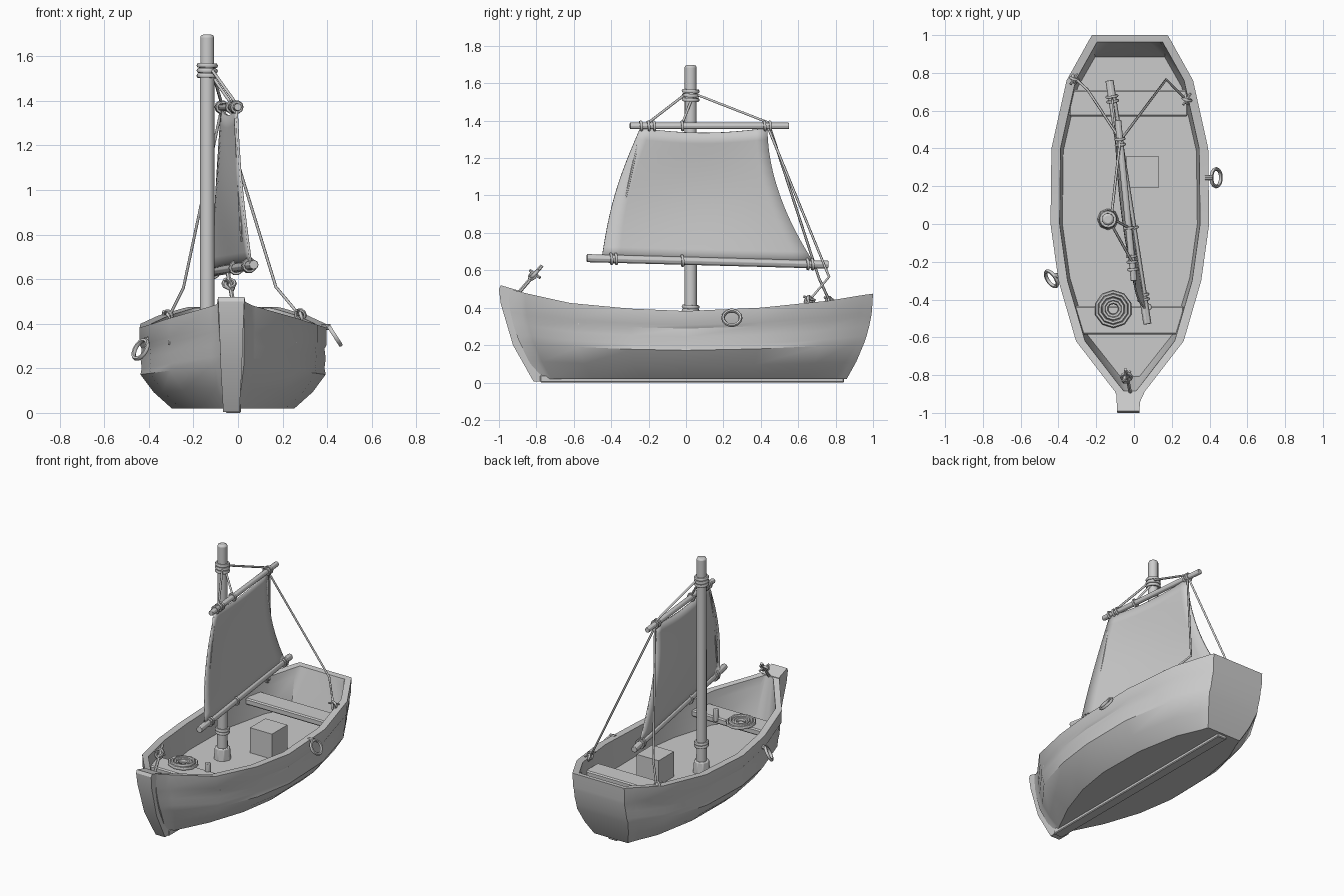
import bpy, bmesh, math
from mathutils import Vector

if "Cube" in bpy.data.objects:
    bpy.data.objects.remove(bpy.data.objects["Cube"])

CX = -0.022  # hull centre line


def mesh_object(name, verts, faces, angle=40):
    me = bpy.data.meshes.new(name)
    me.from_pydata(verts, [], faces)
    bm = bmesh.new()
    bm.from_mesh(me)
    bmesh.ops.remove_doubles(bm, verts=bm.verts, dist=1e-5)
    bmesh.ops.recalc_face_normals(bm, faces=bm.faces)
    bm.to_mesh(me)
    bm.free()
    ob = bpy.data.objects.new(name, me)
    bpy.context.collection.objects.link(ob)
    return smooth(ob, angle)


def smooth(ob, angle=40):
    bpy.ops.object.select_all(action='DESELECT')
    ob.select_set(True)
    bpy.context.view_layer.objects.active = ob
    bpy.ops.object.shade_smooth_by_angle(angle=math.radians(angle))
    return ob


def tube(name, p, q, r1, r2=None, sides=10, bevel=0):
    p, q = Vector(p), Vector(q)
    d = q - p
    bpy.ops.mesh.primitive_cone_add(vertices=sides, radius1=r1, radius2=r1 if r2 is None else r2,
                                    depth=d.length, location=(p + q) / 2,
                                    rotation=d.to_track_quat('Z', 'Y').to_euler())
    ob = bpy.context.object
    ob.name = name
    if bevel:
        m = ob.modifiers.new("bevel", 'BEVEL')
        m.width, m.segments = bevel, 2
    return smooth(ob)


def ring(name, loc, axis, R, r, seg=14):
    rot = Vector(axis).to_track_quat('Z', 'Y').to_euler()
    bpy.ops.mesh.primitive_torus_add(location=loc, rotation=rot, major_radius=R, minor_radius=r,
                                     major_segments=seg, minor_segments=6)
    bpy.context.object.name = name
    return smooth(bpy.context.object, 60)


def rope(name, pts, r=0.007):
    cu = bpy.data.curves.new(name, 'CURVE')
    cu.dimensions, cu.bevel_depth, cu.bevel_resolution, cu.use_fill_caps = '3D', r, 1, True
    sp = cu.splines.new('POLY')
    sp.points.add(len(pts) - 1)
    for s, p in zip(sp.points, pts):
        s.co = (*p, 1)
    ob = bpy.data.objects.new(name, cu)
    bpy.context.collection.objects.link(ob)


def box(name, x0, x1, y0, y1, z0, z1, bevel=0.008):
    bpy.ops.mesh.primitive_cube_add(size=1, location=((x0 + x1) / 2, (y0 + y1) / 2, (z0 + z1) / 2))
    ob = bpy.context.object
    ob.name = name
    ob.scale = (x1 - x0, y1 - y0, z1 - z0)
    bpy.ops.object.transform_apply(location=False, rotation=False, scale=True)
    if bevel:
        ob.modifiers.new("bevel", 'BEVEL').width = bevel
    return ob


# Hull: U-shaped section lofted through stations
# (top y, bottom y, top half width, bottom half width, rail height, floor raised to rail)
FLOOR, BOT = 0.2, 0.02
stations = [(-.95, -.78, .05, .02, .5, 1), (-.885, -.74, .08, .03, .485, 1),
            (-.86, -.72, .1, .04, .478, 0), (-.62, -.5, .285, .15, .425, 0),
            (-.3, -.25, .378, .235, .395, 0), (0, 0, .42, .275, .382, 0),
            (.4, .35, .415, .27, .4, 0), (.76, .65, .335, .215, .437, 0),
            (.93, .8, .24, .15, .465, 0), (.963, .83, .222, .14, .47, 1), (1, .86, .2, .13, .475, 1)]
# strake profile: (height fraction, width fraction)
strakes = [(0, 0), (.2, .56), (.42, .97), (.5, .93), (.62, .97), (.74, .93), (.79, 1), (1, 1)]


def half_section(st):
    yt, yb, wt, wb, g, raised = st

    def yy(f):
        return yb + (yt - yb) * (1 - (1 - f) ** 2)
    pts = [(wb + (wt - wb) * w, yy(f), BOT + (g - BOT) * f) for f, w in strakes]
    wi = max(wt - .048, .01)
    pts.append((wi, yt, g))
    if raised:
        pts += [(wi * .9, yt, g), (wi * .6, yt, g)]
    else:
        f = (FLOOR - BOT) / (g - BOT)
        pts += [(wi * .99, yy(.85), g - .06), (max(wi * .96, .01), yy(f), FLOOR)]
    return pts


verts, faces = [], []
n = len(half_section(stations[0]))
for st in stations:
    h = half_section(st)
    verts += [(CX + x, y, z) for x, y, z in h] + [(CX - x, y, z) for x, y, z in reversed(h)]
for s in range(len(stations) - 1):
    a, b = s * 2 * n, (s + 1) * 2 * n
    faces += [(a + i, a + (i + 1) % (2 * n), b + (i + 1) % (2 * n), b + i) for i in range(2 * n)]
for a in (0, (len(stations) - 1) * 2 * n):
    faces += [(a + i, a + i + 1, a + 2 * n - 2 - i, a + 2 * n - 1 - i) for i in range(n - 1)]
mesh_object("hull", verts, faces, 35)

# Stem post: side outline with width growing upward
prof = [(-.99, .52), (-1, .5), (-.99, .42), (-.925, .2), (-.815, .005), (-.72, .005),
        (-.84, .2), (-.9, .36), (-.89, .49)]
k = len(prof)
verts = []
for sx in (-1, 1):
    verts += [(CX - .008 + sx * (.036 + .045 * z + (.012 if y > -.95 else 0) * z), y, z) for y, z in prof]
faces = [tuple(range(k)), tuple(range(2 * k - 1, k - 1, -1))]
faces += [(i, (i + 1) % k, k + (i + 1) % k, k + i) for i in range(k)]
mesh_object("stem_post", verts, faces, 25)
box("keel", CX - .035, CX + .035, -.78, .845, 0, .04, .005)

# Seats, mooring peg and rope coil
box("stern_seat", -.345, .285, .57, .71, .31, .355)
box("bow_seat", -.315, .265, -.585, -.435, .3, .345)
tube("peg", (.075, -.44, .32), (.075, -.44, .4), .02, sides=8, bevel=.004)
for i, (R, z) in enumerate([(.09, .355), (.072, .365), (.052, .36), (.037, .355)]):
    ring(f"rope_coil_{i}", (-.11, -.45, z), (0.04 * (-1) ** i, .03, 1), R, .011, 10)

# Crate with recessed panels
crate = box("crate", -.04, .13, .19, .36, FLOOR - .005, .375, 0)
bm = bmesh.new()
bm.from_mesh(crate.data)
bmesh.ops.inset_individual(bm, faces=bm.faces[:], thickness=.022, depth=0)
inner = [f for f in bm.faces if all(len(e.link_faces) == 2 for e in f.edges) and f.calc_area() < .018
         and abs(f.edges[0].calc_length() - f.edges[2].calc_length()) < 1e-4]
bmesh.ops.inset_individual(bm, faces=inner, thickness=.008, depth=-.022)
bm.to_mesh(crate.data)
bm.free()

# Mast with socket and lashings
MX, MY = -.138, .025
tube("mast", (MX, MY, FLOOR - .02), (MX, MY, 1.697), .034, .032, 14, .012)
tube("mast_socket", (MX, MY, FLOOR - .01), (MX, MY, .28), .058, .05, 8, .006)
for z in (.385, .405, 1.512, 1.535, 1.558):
    ring("mast_lashing", (MX, MY, z), (.03, .05, 1), .038, .011)


# Spars
def yard_x(y):
    return -.085 + (.55 - y) * .1


def boom_x(y):
    return -.13 + (.76 - y) * .156


def boom_z(y):
    return .665 - (y + .53) * .027


def yard(y, z=1.372):
    return Vector((yard_x(y), y, z))


def boom(y):
    return Vector((boom_x(y), y, boom_z(y)))


tube("yard", yard(-.3), yard(.55), .018, sides=8, bevel=.003)
tube("boom", boom(-.53), boom(.76), .022, sides=8, bevel=.003)
for y in (-.24, -.2, -.17, -.02, .42, .45):
    ring("yard_lashing", yard(y), (-.1, 1, .1), .023, .008, 10)
for y in (-.4, -.375, -.02, .65, .675):
    ring("boom_lashing", boom(y), (-.156, 1, .1), .027, .008, 10)

# Sail: bulged grid between yard and boom with hollow side edges
N = 12
verts, faces = [], []
for j in range(N + 1):
    t = j / N
    y0 = -.245 - .205 * t - .03 * math.sin(math.pi * t)
    y1 = .435 + .25 * t ** 1.9
    for i in range(N + 1):
        s = i / N
        y = y0 + (y1 - y0) * s
        zt = 1.36 - .025 * math.sin(math.pi * s)
        z = zt + (boom_z(y) + .005 - zt) * t
        x = yard_x(y) * (1 - t) + boom_x(y) * t - .035 * math.sin(math.pi * t) * math.sin(math.pi * (.1 + .8 * s))
        verts.append((x, y, z))
faces = [(a, a + 1, a + N + 2, a + N + 1) for j in range(N) for i in range(N) for a in [j * (N + 1) + i]]
sail = mesh_object("sail", verts, faces, 60)
m = sail.modifiers.new("thickness", 'SOLIDIFY')
m.thickness, m.offset = .01, 0
tube("sail_fold", (-.01, -.25, 1.32), (.015, -.37, .77), .009, .005, 6)

# Rigging ropes
rope("fore_bridle", [(MX + .02, MY - .03, 1.54), yard(-.2, 1.39)])
rope("aft_bridle", [(MX + .02, MY + .03, 1.54), yard(.44, 1.39)])
rope("yard_tie", [(MX + .03, MY, 1.5), yard(-.02, 1.385)])
rope("stay_right", [yard(.44, 1.36), (.17, .765, .565), (.275, .66, .44)])
rope("stay_left", [yard(.45, 1.36), (-.245, .71, .56), (-.31, .77, .43)])
for nm, x, y, z in (("right", .28, .66, .44), ("left", -.315, .77, .435)):
    ring("stay_knot_" + nm, (x, y, z), (.3, 1, .2), .022, .008, 10)
    ring("stay_loop_" + nm, (x, y, z - .01), (1, .2, .3), .024, .008, 10)
    tube("stay_cleat_" + nm, (x - .02, y - .03, z + .02), (x + .02, y + .03, z), .007, sides=6)

# Bow fitting: slanted pin with knotted ring
tube("bow_pin", (-.02, -.89, .485), (-.045, -.77, .625), .01, sides=6)
ring("bow_ring", (-.04, -.81, .58), (0, -.7, .7), .026, .009, 10)
ring("bow_knot", (-.038, -.82, .57), (.6, -.5, .6), .022, .008, 10)
tube("bow_cleat", (-.06, -.835, .6), (-.02, -.78, .56), .008, sides=6)

# Side mooring rings and their eyes
ring("side_ring_right", (.435, .245, .345), (.84, 0, .54), .047, .01)
tube("ring_eye_right", (.375, .245, .385), (.415, .245, .385), .014, sides=8)
ring("side_ring_left", (-.437, -.29, .285), (-.75, -.5, .45), .047, .01)
tube("ring_eye_left", (-.37, -.27, .335), (-.418, -.275, .325), .014, sides=8)
